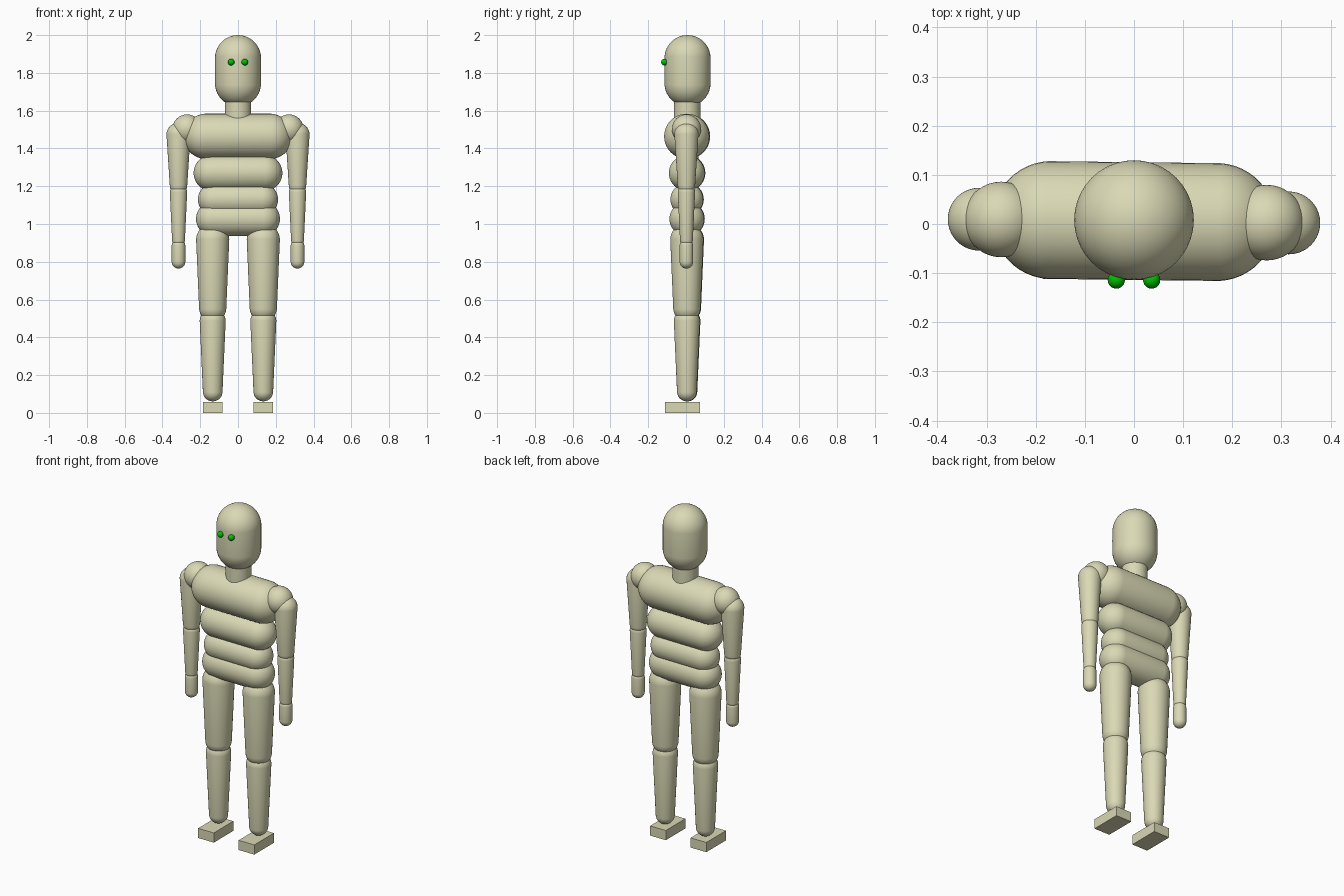
import bpy, bmesh, math
from mathutils import Vector

if "Cube" in bpy.data.objects:
    bpy.data.objects.remove(bpy.data.objects["Cube"])


def make_material(name, colour):
    m = bpy.data.materials.new(name)
    m.diffuse_color = (*colour, 1)
    m.use_nodes = True
    m.node_tree.nodes["Principled BSDF"].inputs["Base Color"].default_value = m.diffuse_color
    return m


BEIGE = make_material("beige", (0.70, 0.69, 0.46))
GREEN = make_material("green", (0.0, 0.52, 0.0))


def skew(x):
    # the body is turned very slightly about the vertical axis
    return 0.006 - 0.012 * x


def finish(name, bm, mat, smooth=True):
    bmesh.ops.recalc_face_normals(bm, faces=bm.faces)
    for f in bm.faces:
        f.smooth = smooth
    me = bpy.data.meshes.new(name)
    bm.to_mesh(me)
    bm.free()
    me.materials.append(mat)
    ob = bpy.data.objects.new(name, me)
    bpy.context.collection.objects.link(ob)
    return ob


def capsule(name, a, b, ra, rb, mat=BEIGE):
    # tapered capsule: a sphere split at its equator, one half per end
    a, b = Vector(a), Vector(b)
    turn = Vector((0, 0, 1)).rotation_difference(b - a) if (b - a).length else None
    bm = bmesh.new()
    bmesh.ops.create_uvsphere(bm, u_segments=40, v_segments=25, radius=1)
    for v in bm.verts:
        end, r = (b, rb) if v.co.z > 0 else (a, ra)
        d = v.co.copy()
        if turn:
            d = turn @ d
        v.co = end + d * r
    return finish(name, bm, mat)


def bar(name, half, z, r):
    # horizontal torso capsule
    capsule(name, (-half, skew(-half), z), (half, skew(half), z), r, r)


def limb(name, x, top, r_top, bottom, r_bottom):
    y = skew(x)
    capsule(name, (x, y, bottom), (x, y, top), r_bottom, r_top)


# torso
bar("chest", 0.168, 1.464, 0.12)
bar("upper_belly", 0.14, 1.27, 0.095)
bar("lower_belly", 0.125, 1.13, 0.087)
bar("pelvis", 0.13, 1.027, 0.092)

# head and neck
capsule("head", (0, 0.008, 1.745), (0, 0.008, 1.878), 0.122, 0.122)
bm = bmesh.new()
bmesh.ops.create_cone(bm, cap_ends=True, segments=40, radius1=0.07, radius2=0.07, depth=0.2)
for v in bm.verts:
    v.co += Vector((0, 0.006, 1.59))
neck = finish("neck", bm, BEIGE)
for f in neck.data.polygons:
    f.use_smooth = abs(f.normal.z) < 0.5

for side, s in (("left", -1), ("right", 1)):
    # eye
    e = (s * 0.036, -0.114, 1.857)
    capsule(side + "_eye", e, e, 0.0175, 0.0175, GREEN)
    # arm
    x = s * 0.27
    p = (x, skew(x), 1.503)
    capsule(side + "_shoulder", p, p, 0.077, 0.077)
    x = s * 0.315
    limb(side + "_upper_arm", x, 1.472, 0.064, 1.203, 0.046)
    limb(side + "_forearm", x, 1.166, 0.046, 0.915, 0.034)
    limb(side + "_hand", x, 0.885, 0.036, 0.80, 0.036)
    # leg
    x = s * 0.134
    limb(side + "_thigh", x, 0.915, 0.088, 0.555, 0.072)
    limb(side + "_shin", x, 0.484, 0.069, 0.113, 0.052)
    # foot
    bm = bmesh.new()
    bmesh.ops.create_cube(bm, size=1)
    for v in bm.verts:
        v.co = Vector((v.co.x * 0.104 + x, v.co.y * 0.185 - 0.019, v.co.z * 0.058 + 0.029))
    finish(side + "_foot", bm, BEIGE, smooth=False)
